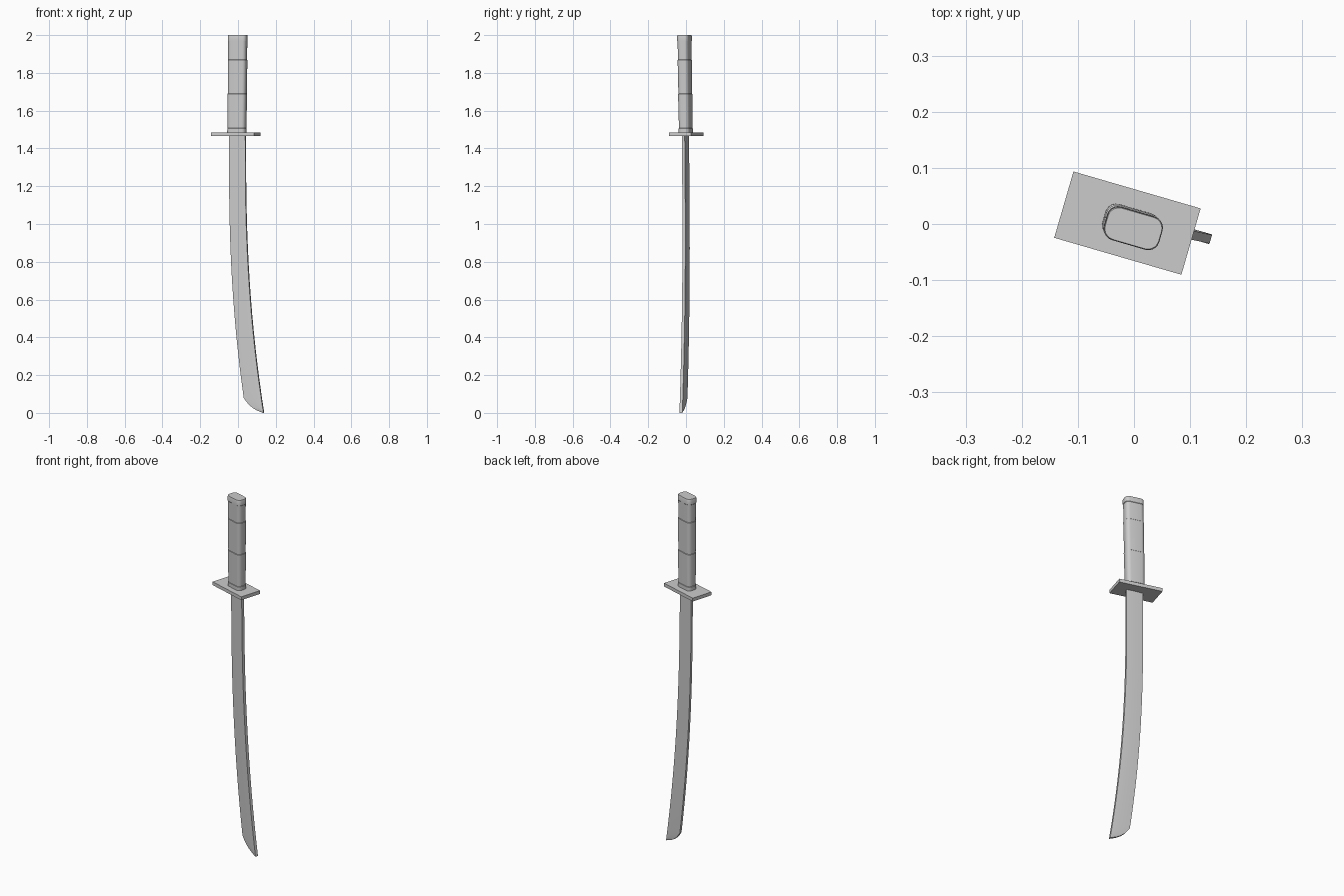
import bpy, bmesh, math
from mathutils import Matrix

if "Cube" in bpy.data.objects:
    bpy.data.objects.remove(bpy.data.objects["Cube"])

TURN = Matrix.Rotation(math.radians(-16.2), 4, 'Z')


def lean(z):
    # the whole sword tilts very slightly sideways
    return 0.012 - 0.010 * z


def loft(name, rings):
    """Skin a list of equal-length rings of (x, y, z) and cap both ends."""
    bm = bmesh.new()
    vs = [[bm.verts.new(p) for p in ring] for ring in rings]
    n = len(vs[0])
    for a, b in zip(vs, vs[1:]):
        for i in range(n):
            j = (i + 1) % n
            bm.faces.new((a[i], a[j], b[j], b[i]))
    bm.faces.new(vs[0][::-1])
    bm.faces.new(vs[-1])
    bmesh.ops.recalc_face_normals(bm, faces=bm.faces)
    bm.transform(TURN)
    mesh = bpy.data.meshes.new(name)
    bm.to_mesh(mesh)
    bm.free()
    ob = bpy.data.objects.new(name, mesh)
    bpy.context.collection.objects.link(ob)
    return ob


def smooth(ob, degrees=30):
    bpy.ops.object.select_all(action='DESELECT')
    ob.select_set(True)
    bpy.context.view_layer.objects.active = ob
    bpy.ops.object.shade_smooth_by_angle(angle=math.radians(degrees))


def rounded_rect(w, d, r, cx, z, steps=5):
    pts = []
    for k, (sx, sy) in enumerate(((1, 1), (-1, 1), (-1, -1), (1, -1))):
        for s in range(steps + 1):
            a = math.pi / 2 * (k + s / steps)
            pts.append((cx + sx * (w / 2 - r) + r * math.cos(a),
                        lean(z) + sy * (d / 2 - r) + r * math.sin(a), z))
    return pts


# blade: curved single-edged profile with a shallow ridge along each side
def spine(z):
    return 0.043 + 0.096 * (max(0.0, 1.3 - z) / 1.3) ** 2.2


def blade_ring(z, edge):
    back, c = spine(z), lean(z)
    ridge = back + (edge - back) * 0.4
    half = ((back, 0.008), (ridge, 0.009), (edge, 0.0055))
    return ([(x, c + t, z) for x, t in half] +
            [(x, c - t, z) for x, t in reversed(half)])


rings = []
for i in range(17):
    z = 1.48 - (1.48 - 0.08) * i / 16
    t = max(0.0, 1.3 - z) / 1.3
    rings.append(blade_ring(z, spine(z) - 0.090 - 0.007 * t))
# swept tip
for z, edge in ((0.064, 0.041), (0.045, 0.057), (0.027, 0.078),
                (0.012, 0.104), (0.0, 0.136)):
    rings.append(blade_ring(z, edge))
smooth(loft("blade", rings))

# guard: flat rectangular plate
gx, gy = -0.0117, lean(1.475) + 0.001
loft("guard", [[(gx + sx * 0.118, gy + sy * 0.0615, z)
                for sx, sy in ((1, 1), (-1, 1), (-1, -1), (1, -1))]
               for z in (1.465, 1.484)])

# handle: rounded grip with slightly stepped wrap sections and a top cap
grip = [(1.48, 0.100), (1.505, 0.100), (1.507, 0.097), (1.688, 0.101),
        (1.690, 0.098), (1.868, 0.101), (1.870, 0.098), (1.968, 0.099),
        (1.970, 0.102), (1.995, 0.102), (2.0, 0.099)]
smooth(loft("handle", [rounded_rect(w, w - 0.041, 0.02,
                                    -0.005 + 0.012 * (z - 1.48), z)
                       for z, w in grip]))
